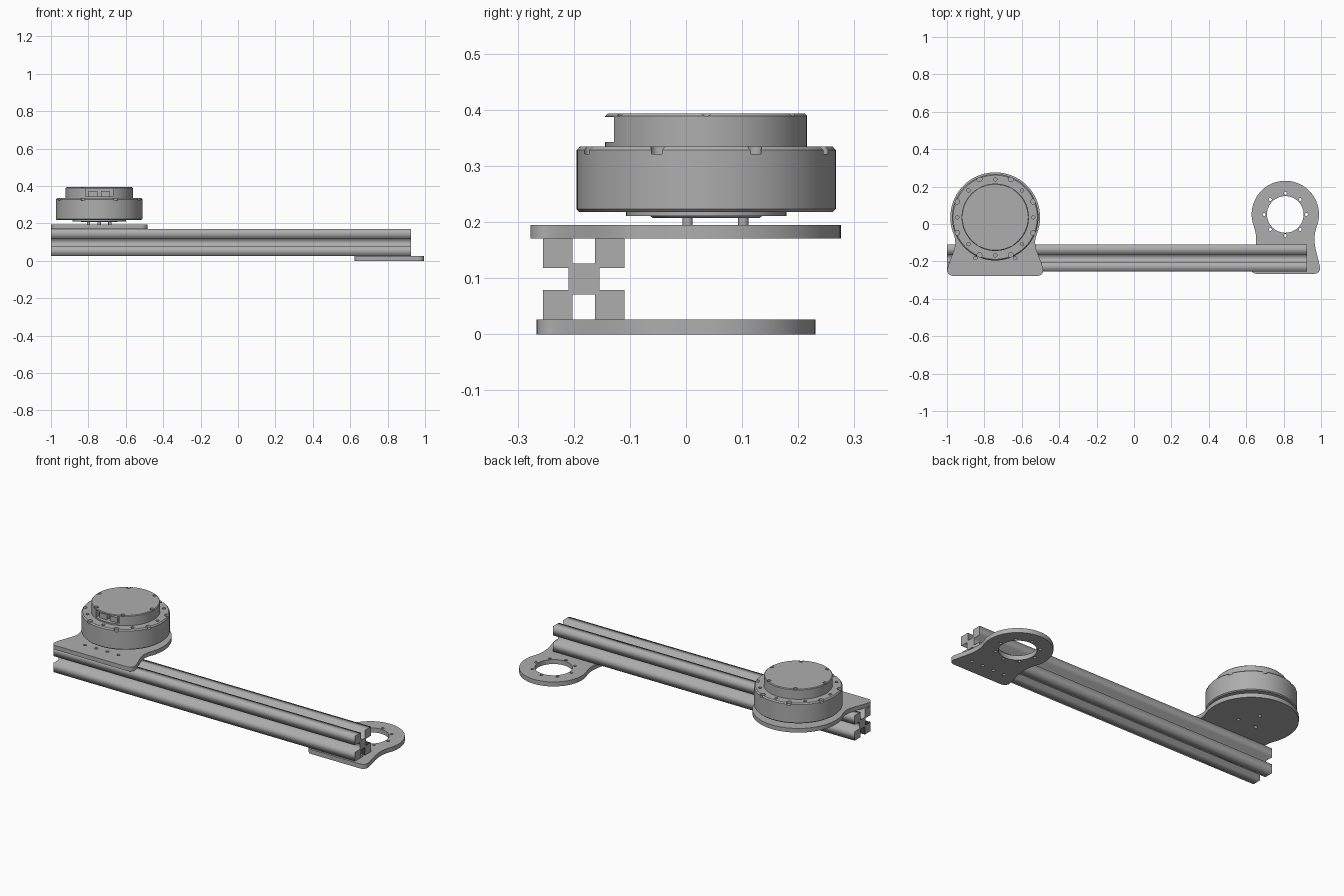
import bpy, bmesh, math
from mathutils import Matrix, Vector

if "Cube" in bpy.data.objects:
    bpy.data.objects.remove(bpy.data.objects["Cube"], do_unlink=True)

GREY = (0.42, 0.42, 0.42, 1)
mat = bpy.data.materials.new("grey metal")
mat.use_nodes = True
mat.diffuse_color = GREY
mat.node_tree.nodes["Principled BSDF"].inputs["Base Color"].default_value = GREY


def add(name, mesh):
    mesh.materials.clear()
    mesh.materials.append(mat)
    ob = bpy.data.objects.new(name, mesh)
    bpy.context.collection.objects.link(ob)
    return ob


def evaluated(ob):
    dg = bpy.context.evaluated_depsgraph_get()
    dg.update()
    return bpy.data.meshes.new_from_object(ob.evaluated_get(dg))


def smooth(ob):
    bpy.ops.object.select_all(action='DESELECT')
    ob.select_set(True)
    bpy.context.view_layer.objects.active = ob
    bpy.ops.object.shade_smooth_by_angle(angle=math.radians(30))


def ring(cx, cy, r, n, start=0):
    return [(cx + r * math.cos(start + math.tau * i / n),
             cy + r * math.sin(start + math.tau * i / n)) for i in range(n)]


def slab(name, loops, depth, matrix):
    """Extrude a filled outline; the loops inside it become holes."""
    cu = bpy.data.curves.new(name, 'CURVE')
    cu.dimensions, cu.fill_mode, cu.extrude = '2D', 'BOTH', depth / 2
    for pts in loops:
        sp = cu.splines.new('POLY')
        sp.points.add(len(pts) - 1)
        for p, (x, y) in zip(sp.points, pts):
            p.co = (x, y, 0, 1)
        sp.use_cyclic_u = True
    tmp = bpy.data.objects.new(name + " outline", cu)
    bpy.context.collection.objects.link(tmp)
    mesh = evaluated(tmp)
    bpy.data.objects.remove(tmp, do_unlink=True)
    bm = bmesh.new()
    bm.from_mesh(mesh)
    bmesh.ops.remove_doubles(bm, verts=bm.verts, dist=1e-5)
    bmesh.ops.transform(bm, matrix=matrix, verts=bm.verts)
    bmesh.ops.recalc_face_normals(bm, faces=bm.faces)
    bm.to_mesh(mesh)
    bm.free()
    mesh.name = name
    return add(name, mesh)


def plate_outline(cx, cy, r, half, bottom, turn, corner=0.03):
    """Round head flowing through a slight waist into a wide foot."""
    a0 = math.radians(turn)
    side = [(r * math.cos(a), r * math.sin(a))
            for a in (math.pi / 2 - (math.pi / 2 + a0) * i / 32 for i in range(33))]
    low = bottom - cy + corner
    p0 = Vector(side[-1])
    p3 = Vector((half, low))
    k = (p0 - p3).length * 0.4
    p1 = p0 + Vector((-math.sin(a0), -math.cos(a0))) * k
    p2 = p3 + Vector((-0.18, 1)) * k
    for i in range(1, 13):
        t = i / 12
        side.append(tuple((1-t)**3*p0 + 3*t*(1-t)**2*p1 + 3*t*t*(1-t)*p2 + t**3*p3))
    for i in range(1, 9):
        a = -math.pi / 2 * i / 8
        side.append((half - corner + corner * math.cos(a), low + corner * math.sin(a)))
    full = side + [(-x, y) for x, y in reversed(side[1:])]
    return [(cx + x, cy + y) for x, y in full]


def lathe(name, profile, cx, cy, n=96):
    bm = bmesh.new()
    vs = [bm.verts.new((r, 0, z)) for r, z in profile]
    es = [bm.edges.new(p) for p in zip(vs, vs[1:])]
    bmesh.ops.spin(bm, geom=vs + es, cent=(0, 0, 0), axis=(0, 0, 1),
                   angle=math.tau, steps=n)
    bmesh.ops.remove_doubles(bm, verts=bm.verts, dist=1e-5)
    bmesh.ops.recalc_face_normals(bm, faces=bm.faces)
    bmesh.ops.translate(bm, vec=(cx, cy, 0), verts=bm.verts)
    me = bpy.data.meshes.new(name)
    bm.to_mesh(me)
    bm.free()
    return add(name, me)


def solids(name, cylinders=(), boxes=()):
    bm = bmesh.new()
    for x, y, r, z0, z1 in cylinders:
        bmesh.ops.create_cone(bm, cap_ends=True, segments=20, radius1=r, radius2=r,
                              depth=z1 - z0,
                              matrix=Matrix.Translation((x, y, (z0 + z1) / 2)))
    for lo, hi in boxes:
        lo, hi = Vector(lo), Vector(hi)
        bmesh.ops.create_cube(bm, size=1, matrix=Matrix.Translation((lo + hi) / 2)
                              @ Matrix.Diagonal((*(hi - lo), 1)))
    me = bpy.data.meshes.new(name)
    bm.to_mesh(me)
    bm.free()
    return add(name, me)


def cut(ob, cutter):
    mod = ob.modifiers.new("cut", 'BOOLEAN')
    mod.object, mod.operation, mod.solver = cutter, 'DIFFERENCE', 'EXACT'
    cutter.hide_render = True
    me = evaluated(ob)
    ob.modifiers.clear()
    ob.data = me
    bpy.data.objects.remove(cutter, do_unlink=True)


# Slotted beam: one quadrant of the section turned four times
H, S, C = 0.0725, 0.02, 0.0275
section = []
for k in range(4):
    for u, v in [(C, S), (H, S), (H, H), (S, H), (S, C)]:
        for _ in range(k):
            u, v = -v, u
        section.append((u, v))
BEAM_Y = -0.182
turn = Matrix(((0, 0, 1), (1, 0, 0), (0, 1, 0))).to_4x4()
slab("slotted_beam", [section], 1.925,
     Matrix.Translation((-0.0375, BEAM_Y, 0.0985)) @ turn)

# Plates with the row of bolt holes that line up with the beam slot
MX, MY = -0.742, 0.036
RX, RY = 0.809, 0.051


def bolt_row(cx):
    return [ring(cx + (i - 1.5) * 0.071, BEAM_Y, 0.009, 16) for i in range(4)]


pins = ring(MX, MY, 0.066, 3, math.pi / 2)
upper = slab("upper_plate",
             [plate_outline(MX, MY, 0.24, 0.257, -0.277, 22)] + bolt_row(MX)
             + [ring(x, y, 0.0095, 16) for x, y in pins],
             0.024, Matrix.Translation((0, 0, 0.183)))
lower = slab("lower_plate",
             [plate_outline(RX, RY, 0.18, 0.186, -0.266, 20), ring(RX, RY, 0.098, 64)]
             + bolt_row(RX) + [ring(x, y, 0.008, 16) for x, y in ring(RX, RY, 0.113, 8)],
             0.026, Matrix.Translation((0, 0, 0.013)))

# Motor: wide lower housing with rim notches and screw holes
housing = lathe("motor_lower_housing",
                [(0, 0.218), (0.226, 0.218), (0.231, 0.223), (0.231, 0.328),
                 (0.225, 0.335), (0, 0.335)], MX, MY)
cut(housing, solids("housing_cutter",
    [(x, y, 0.014, 0.321, 0.36) for x, y in ring(MX, MY, 0.221, 8, math.pi / 8)]
    + [(x, y, 0.009, 0.32, 0.36) for x, y in ring(MX, MY, 0.203, 8)]))

# Motor: narrower cap with rim notches and a connector recess at the front
cap = lathe("motor_cap", [(0, 0.33), (0.18, 0.33), (0.18, 0.389), (0.176, 0.393),
                          (0, 0.393)], MX, MY)
cut(cap, solids("cap_cutter",
    [(x, y, 0.011, 0.385, 0.42) for x, y in ring(MX, MY, 0.169, 6)],
    [((MX - 0.073, -0.25, 0.343), (MX + 0.073, -0.095, 0.387))]))
solids("connectors", boxes=[((MX + s - 0.024, -0.122, 0.342), (MX + s + 0.024, -0.09, 0.372))
                            for s in (-0.034, 0.034)])

# Output flange and mounting pins under the motor
flange = lathe("output_flange", [(0, 0.207), (0.095, 0.207), (0.1, 0.211), (0.143, 0.211),
                                 (0.143, 0.219), (0, 0.219)], MX, MY)
pegs = solids("mounting_pins", [(x, y, 0.009, 0.193, 0.21) for x, y in pins])

for ob in (upper, lower, housing, cap, flange, pegs):
    smooth(ob)
